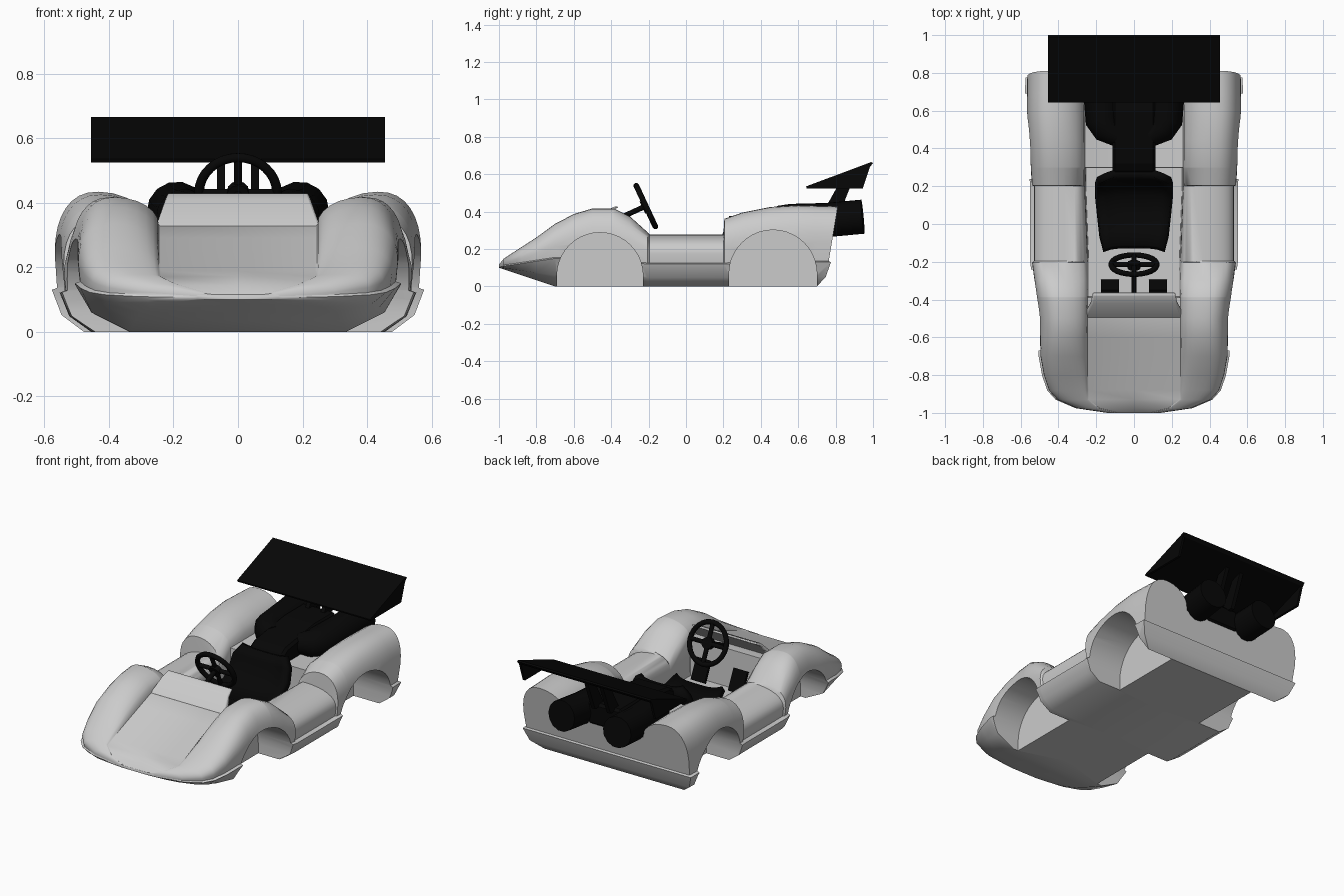
import bpy, bmesh
from math import sin, cos, pi, radians
from mathutils import Vector

cube = bpy.data.objects.get("Cube")
if cube:
    bpy.data.objects.remove(cube, do_unlink=True)


def material(name, value):
    m = bpy.data.materials.new(name)
    m.use_nodes = True
    col = (value, value, value, 1)
    m.diffuse_color = col
    m.node_tree.nodes["Principled BSDF"].inputs["Base Color"].default_value = col
    return m


GREY = material("body grey", 0.6)
BLACK = material("matte black", 0.002)


def make(name, verts, faces, mat):
    mesh = bpy.data.meshes.new(name)
    bm = bmesh.new()
    vs = [bm.verts.new(v) for v in verts]
    for f in faces:
        bm.faces.new([vs[i] for i in f])
    bmesh.ops.recalc_face_normals(bm, faces=bm.faces)
    bm.to_mesh(mesh)
    bm.free()
    ob = bpy.data.objects.new(name, mesh)
    bpy.context.collection.objects.link(ob)
    mesh.materials.append(mat)
    return ob


def activate(ob):
    bpy.ops.object.select_all(action='DESELECT')
    ob.select_set(True)
    bpy.context.view_layer.objects.active = ob


def smooth(ob, angle=35):
    activate(ob)
    bpy.ops.object.shade_smooth_by_angle(angle=radians(angle))


def bevel(ob, width, segments):
    mod = ob.modifiers.new("bevel", 'BEVEL')
    mod.width, mod.segments = width, segments


def prism(name, pts, x0, x1, mat):
    """Side outline of (y, z) points stretched from x0 to x1."""
    n = len(pts)
    verts = [(x, y, z) for x in (x0, x1) for y, z in pts]
    faces = [list(range(n)), list(range(n, 2 * n))]
    faces += [(i, (i + 1) % n, n + (i + 1) % n, n + i) for i in range(n)]
    return make(name, verts, faces, mat)


def rod(name, a, b, r, mat):
    a, b = Vector(a), Vector(b)
    d = b - a
    bpy.ops.mesh.primitive_cylinder_add(vertices=12, radius=r, depth=d.length, location=(a + b) / 2,
                                        rotation=d.to_track_quat('Z', 'Y').to_euler())
    ob = bpy.context.object
    ob.name = name
    ob.data.materials.append(mat)
    smooth(ob)


def follow(y, line):
    """Height or width at y along a line of (y, value) points."""
    for (ya, va), (yb, vb) in zip(line, line[1:]):
        if y <= yb:
            return va + (vb - va) * (y - ya) / (yb - ya)
    return line[-1][1]


# Guide lines of the body shell along its length
LIP_X = [(-1, .14), (-.975, .31), (-.93, .415), (-.88, .46), (-.8, .487), (-.7, .505),
         (-.5, .51), (-.2, .55), (.2, .55), (.6, .578), (.8, .575)]
LIP_Z = [(-1, .106), (-.93, .115), (-.7, .15), (-.2, .12), (.2, .12), (.45, .13)]
FLOOR_X = [(-1, .65), (-.7, .66), (-.2, .82), (.8, .83)]
FRONT_TOP = [(-1, .118), (-.975, .148), (-.93, .178), (-.8, .262), (-.7, .335), (-.6, .387),
             (-.5, .417), (-.38, .417), (-.3, .375), (-.2, .285)]
REAR_TOP = [(.2, .36), (.3, .395), (.45, .425), (.6, .434), (.8, .428)]
SILL = [(-1, .117), (-.975, .146), (-.93, .173), (-.8, .22), (-.5, .33), (-.38, .335),
        (-.2, .2), (.2, .2), (.3, .3)]
STATIONS = [-1, -.975, -.93, -.88, -.8, -.7, -.6, -.5, -.39, -.385, -.3, -.205, -.195,
            .2, .205, .297, .3, .45, .6, .69, .8]


def half_section(y):
    """Half section from floor centre, over the fender, to deck centre."""
    lip, zl, sill = follow(y, LIP_X), follow(y, LIP_Z), follow(y, SILL)
    floor = max(0, (-.7 - y) / 3)
    side, crest = lip - .01, lip * .75
    inner = min(.245 if y < 0 else .26, lip * .6)
    if y < -.2:
        top = follow(y, FRONT_TOP)
    elif y <= .2:  # side pods
        top, crest, side = .278, lip * .57, lip - .02
    else:
        top = follow(y, REAR_TOP)
    deck = .1 if -.388 < y < .298 else sill - .002
    base = lip * follow(y, FLOOR_X)
    pts = [(0, floor), (base, floor), (base + .7 * (lip - base), floor + .4 * (zl - floor)),
           (lip, zl), (side - .006, zl + .006)]
    waist = zl + .35 * (top - zl)
    for i in range(9):
        t = i / 8 * pi / 2
        pts.append((crest + (side - crest) * max(cos(t), 0) ** .85,
                    waist + (top - waist) * sin(t) ** .85))
    for i in range(1, 7):
        t = i / 6 * pi / 2
        pts.append((crest - (crest - inner) * sin(t), sill + (top - sill) * cos(t)))
    return pts + [(inner * .98, deck), (0, deck)]


def tail_y(z):
    return .70 + .075 * (z / .13) ** .5 if z < .131 else .762 + .05 * (z - .13) / .3


# Body shell lofted through the stations, with a slanted tail
verts, faces = [], []
for y in STATIONS:
    half = half_section(y)
    ring = half + [(-x, z) for x, z in half[-2:0:-1]]
    n = len(ring)
    verts += [(x, tail_y(z) if y == STATIONS[-1] else y, z) for x, z in ring]
e = len(verts) - n
for r in range(0, e, n):
    for i in range(n):
        j = (i + 1) % n
        faces.append((r + i, r + j, r + n + j, r + n + i))
faces.append(list(range(n)))
faces.append([e, e + 1, e + 2, e + n - 2, e + n - 1])
faces += [[e + i, e + i + 1, e + n - i - 1, e + n - i] for i in (2, 3)]
faces.append([e + i for i in range(4, n - 3)])
body = make("body_shell", verts, faces, GREY)

# Wheel wells cut out of the shell
for yc, r, top in ((-.46, .23, .288), (.465, .235, .302)):
    arc = [i * pi / 20 for i in range(21)]
    arch = [(yc + r, -.1)] + [(yc + r * cos(a), top - r + r * sin(a)) for a in arc] + [(yc - r, -.1)]
    for s in (-1, 1):
        cutter = prism("wheel_well_cutter", arch, s * .3, s * .8, GREY)
        cutter.hide_render = True
        mod = body.modifiers.new("wheel_well", 'BOOLEAN')
        mod.operation = 'DIFFERENCE'
        mod.solver = 'EXACT'
        mod.object = cutter
        activate(body)
        bpy.ops.object.modifier_apply(modifier=mod.name)
        bpy.data.objects.remove(cutter, do_unlink=True)
smooth(body, 38)

# Cowl in front of the driver, narrower towards its top edge
cowl = prism("cowl", [(-.5, .325), (-.42, .41), (-.375, .43), (-.36, .425), (-.41, .395), (-.455, .325)],
             -.255, .255, GREY)
for v in cowl.data.vertices:
    v.co.x *= 1 - 1.4 * (v.co.z - .325)
bevel(cowl, .012, 2)
smooth(cowl)

# Bucket seat
path = [(-.12, .20, .16), (-.04, .16, .18), (.06, .15, .19), (.16, .16, .2),
        (.22, .22, .2), (.25, .3, .19), (.27, .355, .15)]
cols = 9
verts, faces = [], []
for y, z, w in path:
    for c in range(cols):
        u = c / (cols - 1) * 2 - 1
        verts.append((w * u, y - .02 * u ** 4, z + .02 * u ** 4))
for r in range(len(path) - 1):
    for c in range(cols - 1):
        a = r * cols + c
        faces.append((a, a + 1, a + cols + 1, a + cols))
seat = make("seat", verts, faces, BLACK)
shell = seat.modifiers.new("thickness", 'SOLIDIFY')
shell.thickness, shell.offset = .04, 0
smooth(seat, 40)

# Steering wheel, spokes and column
hub = Vector((0, -.215, .43))
up = Vector((0, -.42, .91))
axis = Vector((0, .91, .42))
side = Vector((1, 0, 0))
bpy.ops.mesh.primitive_torus_add(major_radius=.121, minor_radius=.015, major_segments=32,
                                 minor_segments=8, location=hub, rotation=(radians(-65), 0, 0))
rim = bpy.context.object
rim.name = "steering_wheel_rim"
rim.data.materials.append(BLACK)
smooth(rim, 60)
for label, direction in (("across", side), ("upright", up)):
    rod("steering_spoke_" + label, hub - direction * .12, hub + direction * .12, .013, BLACK)
rod("steering_hub", hub - axis * .02, hub + axis * .012, .035, BLACK)
rod("steering_column", hub, (0, -.4, .345), .014, BLACK)

# Engine cover between the rear fenders
engine = prism("engine_cover", [(.27, .29), (.27, .36), (.32, .39), (.6, .43), (.8, .43), (.8, .29)],
               -.115, .115, BLACK)
bevel(engine, .015, 1)

for s, label in ((1, "left"), (-1, "right")):
    # Pedals
    prism(label + "_pedal", [(-.365, .24), (-.35, .25), (-.295, .13), (-.31, .12)],
          s * .08, s * .175, BLACK)
    # Fat exhaust pipes
    curve = bpy.data.curves.new(label + "_exhaust", 'CURVE')
    curve.dimensions = '3D'
    curve.bevel_depth, curve.bevel_resolution, curve.use_fill_caps = .093, 5, True
    bends = [(.08, .46, .36, .6), (.14, .5, .355, .85), (.165, .55, .35, 1),
             (.18, .75, .355, 1), (.19, .945, .373, 1)]
    line = curve.splines.new('POLY')
    line.points.add(len(bends) - 1)
    for p, (x, y, z, r) in zip(line.points, bends):
        p.co, p.radius = (s * x, y, z, 1), r
    pipe = bpy.data.objects.new(label + "_exhaust", curve)
    bpy.context.collection.objects.link(pipe)
    curve.materials.append(BLACK)
    activate(pipe)
    bpy.ops.object.convert(target='MESH')
    smooth(bpy.context.object, 40)
    # Wing struts and end plates
    prism(label + "_wing_strut", [(.74, .41), (.83, .41), (.91, .615), (.84, .59)],
          s * .04, s * .065, BLACK)
    prism(label + "_wing_end_plate", [(.645, .525), (.99, .66), (.945, .525)],
          s * .44, s * .455, BLACK)

# Rear wing blade
prism("rear_wing", [(.642, .535), (.99, .665), (1, .66), (.985, .64), (.66, .525), (.645, .525)],
      -.455, .455, BLACK)
